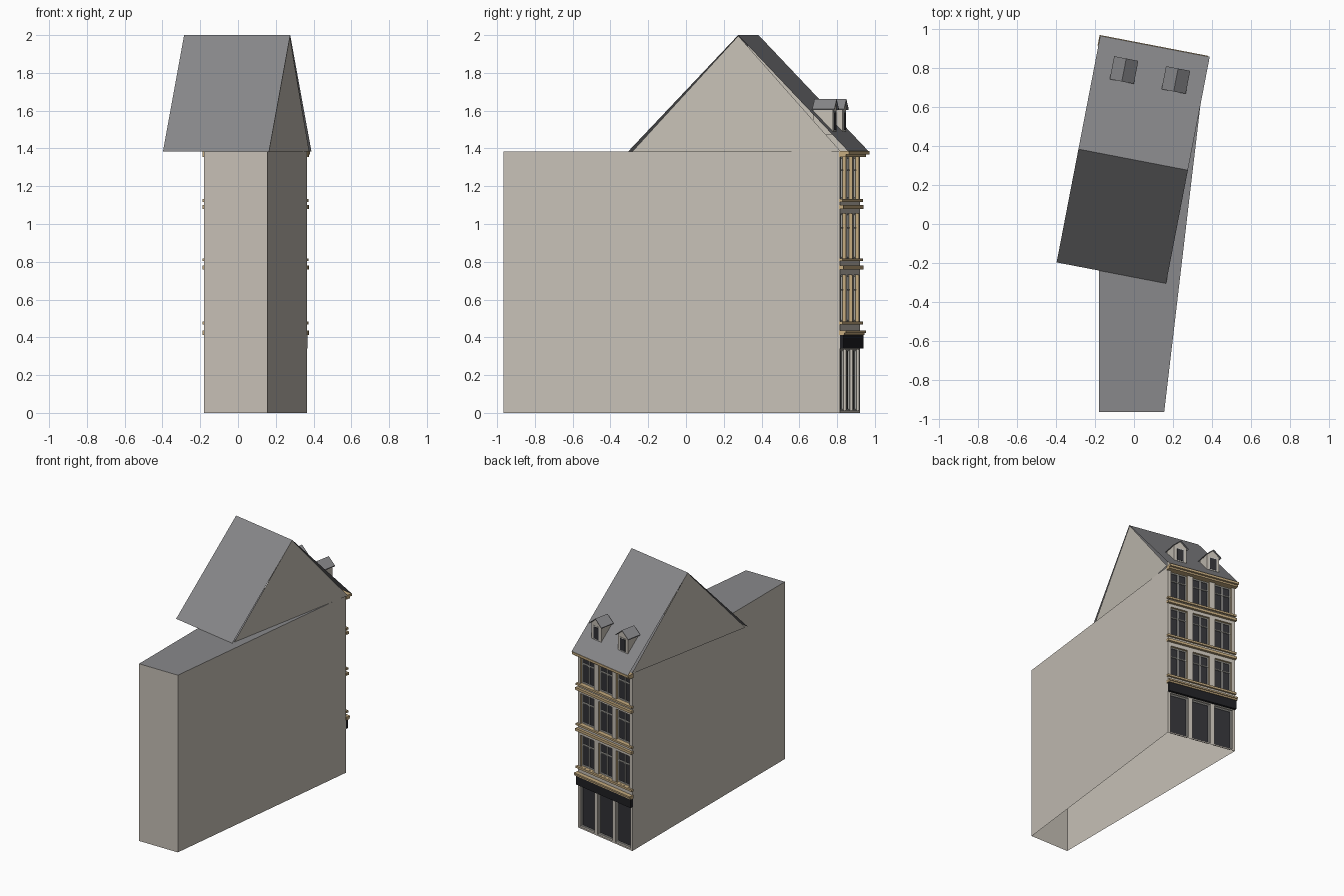
import bpy, bmesh, math
from mathutils import Vector

if "Cube" in bpy.data.objects:
    bpy.data.objects.remove(bpy.data.objects["Cube"])

def material(name, rgb):
    m = bpy.data.materials.new(name)
    m.diffuse_color = (*rgb, 1)
    m.use_nodes = True
    m.node_tree.nodes["Principled BSDF"].inputs["Base Color"].default_value = m.diffuse_color
    return m

WALL = material("beige_wall", (0.57, 0.53, 0.47))
ROOF = material("slate_grey", (0.25, 0.25, 0.26))
OCHRE = material("ochre_stone", (0.55, 0.40, 0.21))
GLASS = material("dark_glass", (0.032, 0.032, 0.038))
SIGN = material("black_fascia", (0.014, 0.014, 0.017))
FRAME = material("pale_frame", (0.60, 0.59, 0.55))

# Street facade frame: s along the facade, d outward, z up
ANG = math.radians(-10.9)
U = Vector((math.cos(ANG), math.sin(ANG), 0))
N = Vector((-math.sin(ANG), math.cos(ANG), 0))
P = Vector((-0.18, 0.92, 0))
W = 0.555
TOP = 1.385

def loc(s, d, z):
    return P + U * s + N * d + Vector((0, 0, z))

def make(name, polys, mats):
    """polys: list of (points, material index)"""
    bm = bmesh.new()
    for pts, mi in polys:
        f = bm.faces.new([bm.verts.new(p) for p in pts])
        f.material_index = mi
    bmesh.ops.remove_doubles(bm, verts=bm.verts, dist=1e-5)
    me = bpy.data.meshes.new(name)
    bm.to_mesh(me)
    bm.free()
    for m in mats:
        me.materials.append(m)
    ob = bpy.data.objects.new(name, me)
    bpy.context.collection.objects.link(ob)
    return ob

def box_polys(s0, s1, d0, d1, z0, z1, mi=0):
    b = [loc(s, d, z0) for s, d in ((s0, d0), (s1, d0), (s1, d1), (s0, d1))]
    t = [p + Vector((0, 0, z1 - z0)) for p in b]
    out = [(b[::-1], mi), (t, mi)]
    for i in range(4):
        j = (i + 1) % 4
        out.append(([b[i], b[j], t[j], t[i]], mi))
    return out

def prism(profile, d0, d1, mi=0):
    """(s, z) outline, clockwise seen from the street's back, pushed along d"""
    a = [loc(s, d0, z) for s, z in profile]
    b = [loc(s, d1, z) for s, z in profile]
    out = [(a, mi), (b[::-1], mi)]
    for i in range(len(a)):
        j = (i + 1) % len(a)
        out.append(([a[j], a[i], b[i], b[j]], mi))
    return out

# Main block, open below, with a flat grey top
base = [Vector((-0.18, -0.965, 0)), Vector((0.155, -0.965, 0)), loc(W, 0, 0), loc(0, 0, 0)]
up = Vector((0, 0, TOP))
polys = [([c + up for c in base], 1)]
for i in (0, 1, 3):
    a, b = base[i], base[(i + 1) % 4]
    polys.append(([a, b, b + up, a + up], 0))
make("main_block", polys, [WALL, ROOF])

# Facade storeys with recessed openings
def storey(name, z0, z1, w0, w1, width, depth, reveal, shop=False):
    polys, bars = [], []
    def front(s0, s1, a, b):
        polys.append(([loc(s0, 0, a), loc(s0, 0, b), loc(s1, 0, b), loc(s1, 0, a)], 0))
    if w0 > z0:
        front(0, W, z0, w0)
    front(0, W, w1, z1)
    prev = 0
    for k in range(3):
        c = W / 2 + (k - 1) * 0.182
        a, b, r = c - width / 2, c + width / 2, -depth
        front(prev, a, w0, w1)
        prev = b
        left = [loc(a, r, w0), loc(a, 0, w0), loc(a, 0, w1), loc(a, r, w1)]
        right = [loc(b, 0, w0), loc(b, r, w0), loc(b, r, w1), loc(b, 0, w1)]
        sill = [loc(a, r, w0), loc(b, r, w0), loc(b, 0, w0), loc(a, 0, w0)]
        head = [loc(a, 0, w1), loc(b, 0, w1), loc(b, r, w1), loc(a, r, w1)]
        polys.extend((q, 1) for q in (left, right, sill, head))
        polys.append(([loc(a, r, w0), loc(a, r, w1), loc(b, r, w1), loc(b, r, w0)], 2))
        # frame, mullion and transom
        t, f = 0.008, r + 0.007
        bars += box_polys(a, a + t, r, f, w0, w1) + box_polys(b - t, b, r, f, w0, w1)
        bars += box_polys(a, b, r, f, w0, w0 + t) + box_polys(a, b, r, f, w1 - t, w1)
        if not shop:
            zt = w0 + (w1 - w0) * 0.68
            bars += box_polys(c - t / 2, c + t / 2, r, f, w0, w1)
            bars += box_polys(a, b, r, f + 0.003, zt - t / 2, zt + t / 2)
    front(prev, W, w0, w1)
    make(name, polys, [WALL, reveal, GLASS])
    make(name + "_frames", bars, [FRAME])

storey("ground_floor", 0, 0.41, 0.012, 0.335, 0.15, 0.022, WALL, True)
storey("first_floor", 0.41, 0.76, 0.485, 0.73, 0.138, 0.025, OCHRE)
storey("second_floor", 0.76, 1.09, 0.818, 1.055, 0.138, 0.025, OCHRE)
storey("third_floor", 1.09, TOP, 1.132, 1.355, 0.138, 0.025, OCHRE)

# Shop fascia, cornices and sill ledges: z0, z1, projection
make("shop_fascia", box_polys(0, W, -0.005, 0.02, 0.342, 0.412), [SIGN])
bands = [("shop_cornice_lower", 0.412, 0.424, 0.025), ("shop_cornice_upper", 0.424, 0.436, 0.033),
         ("first_sill", 0.468, 0.484, 0.015),
         ("first_cornice", 0.76, 0.78, 0.02), ("second_sill", 0.803, 0.818, 0.015),
         ("second_cornice", 1.08, 1.10, 0.02), ("third_sill", 1.117, 1.132, 0.015),
         ("eaves_cornice_lower", 1.355, 1.368, 0.033), ("eaves_cornice_upper", 1.368, 1.386, 0.05)]
for name, z0, z1, d in bands:
    make(name, box_polys(-0.006, W + 0.006, -0.005, d, z0, z1), [OCHRE])

# Pitched roof sheets and the gable walls beneath
S0, S1, D_EAVE, D_RIDGE, D_REAR = -0.002, 0.57, 0.047, -0.546, -1.138
ridge = [loc(S0, D_RIDGE, 2), loc(S1, D_RIDGE, 2)]
make("pitched_roof", [
    ([ridge[0], ridge[1], loc(S1, D_EAVE, TOP), loc(S0, D_EAVE, TOP)], 0),
    ([loc(S0, D_REAR, TOP), loc(S1, D_REAR, TOP), ridge[1], ridge[0]], 0)], [ROOF])
for name, s, flip in (("left_gable", S0 + 0.004, True), ("right_gable", S1 - 0.004, False)):
    tri = [loc(s, D_REAR + 0.022, TOP), loc(s, 0.005, TOP), loc(s, D_RIDGE, 1.996)]
    make(name, [(tri[::-1] if flip else tri, 0)], [WALL])

# Two dormers
for name, c in (("left_dormer", 0.151), ("right_dormer", 0.422)):
    h, z0, ze, zp = 0.05, 1.475, 1.612, 1.655
    body = [(c - h, z0), (c + h, z0), (c + h, ze), (c, zp), (c - h, ze)]
    make(name + "_walls", prism(body, -0.16, -0.054), [WALL])
    r, e, p, t = 0.063, 1.603, 1.661, 0.006
    cap = [(c - r, e), (c, p - t), (c + r, e), (c + r, e + t), (c, p), (c - r, e + t)]
    # roof cap as two closed slopes
    for side, sg in (("left", -1), ("right", 1)):
        q = [(c, p - t), (c + sg * r, e), (c + sg * r, e + t), (c, p)]
        make(f"{name}_roof_{side}", prism(q if sg > 0 else q[::-1], -0.163, -0.043), [ROOF])
    make(name + "_window", box_polys(c - 0.026, c + 0.026, -0.056, -0.050, 1.498, 1.59), [GLASS])
    make(name + "_frame", box_polys(c - 0.033, c + 0.033, -0.056, -0.052, 1.49, 1.598), [FRAME])
